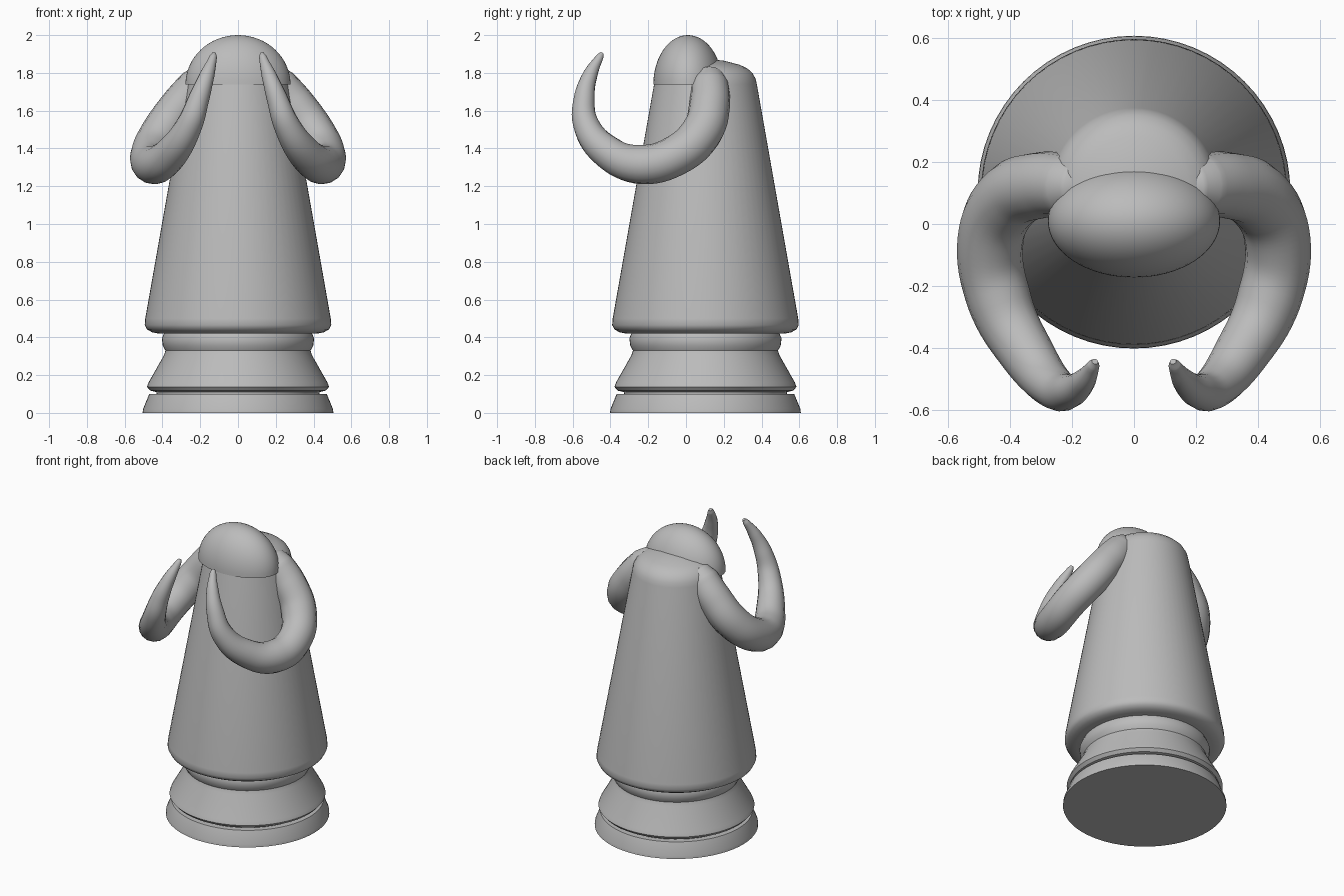
import bpy, bmesh, math
from mathutils import Vector

cube = bpy.data.objects.get("Cube")
if cube:
    bpy.data.objects.remove(cube, do_unlink=True)

grey = bpy.data.materials.new("plain grey")
grey.use_nodes = True
grey.diffuse_color = (0.5, 0.5, 0.5, 1)
grey.node_tree.nodes["Principled BSDF"].inputs["Base Color"].default_value = (0.5, 0.5, 0.5, 1)

AXIS_Y = 0.103


def finish(obj, angle):
    obj.data.materials.clear()
    obj.data.materials.append(grey)
    bpy.ops.object.select_all(action='DESELECT')
    obj.select_set(True)
    bpy.context.view_layer.objects.active = obj
    bpy.ops.object.shade_smooth_by_angle(angle=math.radians(angle))


def lathe(name, profile, y=AXIS_Y, z=0, scale=(1, 1, 1), angle=35):
    """Turn a (radius, height) profile around a vertical axis."""
    bm = bmesh.new()
    verts = [bm.verts.new((r, 0, h)) for r, h in profile]
    edges = [bm.edges.new(pair) for pair in zip(verts, verts[1:])]
    bmesh.ops.spin(bm, geom=verts + edges, cent=(0, 0, 0), axis=(0, 0, 1),
                   angle=math.tau, steps=64)
    bmesh.ops.remove_doubles(bm, verts=bm.verts, dist=1e-4)
    bmesh.ops.scale(bm, vec=scale, verts=bm.verts)
    bmesh.ops.translate(bm, vec=(0, y, z), verts=bm.verts)
    bmesh.ops.recalc_face_normals(bm, faces=bm.faces)
    mesh = bpy.data.meshes.new(name)
    bm.to_mesh(mesh)
    bm.free()
    obj = bpy.data.objects.new(name, mesh)
    bpy.context.collection.objects.link(obj)
    finish(obj, angle)
    return obj


# Turned foot and waisted collar
lathe("foot", [(0, 0), (0.505, 0), (0.503, 0.02), (0.47, 0.1), (0, 0.1)])
lathe("collar", [(0, 0.09), (0.43, 0.09), (0.432, 0.11), (0.465, 0.118), (0.482, 0.138),
                 (0.473, 0.162), (0.392, 0.305), (0.384, 0.33), (0.398, 0.355),
                 (0.403, 0.395), (0.392, 0.42), (0, 0.43)])

# Tapering body with rolled lower rim and rounded shoulder
lathe("body", [(0, 0.42), (0.42, 0.42), (0.455, 0.427), (0.482, 0.442), (0.494, 0.465),
               (0.491, 0.5), (0.272, 1.74), (0.265, 1.77), (0.248, 1.8), (0.22, 1.825),
               (0.18, 1.843), (0.1, 1.864), (0, 1.875)])

# Domed head, half an ellipsoid
arc = [(math.cos(a), math.sin(a)) for a in (math.pi / 2 * i / 16 for i in range(16))]
lathe("head", [(0, 0)] + arc + [(0, 1)], y=0.01, z=1.738, scale=(0.278, 0.183, 0.262))

# Curled tusk-like horns: (x, y, z, radius) along the path
HORN = [(0.145, 0.12, 1.795, 0.045), (0.175, 0.122, 1.77, 0.085), (0.215, 0.125, 1.73, 0.102),
        (0.3, 0.125, 1.63, 0.108), (0.4, 0.085, 1.49, 0.11), (0.463, -0.05, 1.365, 0.107),
        (0.437, -0.24, 1.315, 0.104), (0.345, -0.42, 1.385, 0.088),
        (0.255, -0.53, 1.53, 0.069), (0.205, -0.538, 1.67, 0.055),
        (0.163, -0.507, 1.79, 0.039), (0.131, -0.456, 1.885, 0.02),
        (0.126, -0.444, 1.905, 0.01)]


def horn(name, side):
    curve = bpy.data.curves.new(name, 'CURVE')
    curve.dimensions = '3D'
    curve.bevel_depth = 1
    curve.bevel_resolution = 6
    curve.resolution_u = 8
    curve.use_fill_caps = True
    spline = curve.splines.new('BEZIER')
    spline.bezier_points.add(len(HORN) - 1)
    for point, (x, y, z, r) in zip(spline.bezier_points, HORN):
        point.co = Vector((side * x, y, z))
        point.radius = r
        point.handle_left_type = point.handle_right_type = 'AUTO'
    obj = bpy.data.objects.new(name, curve)
    bpy.context.collection.objects.link(obj)
    bpy.ops.object.select_all(action='DESELECT')
    obj.select_set(True)
    bpy.context.view_layer.objects.active = obj
    bpy.ops.object.convert(target='MESH')
    finish(bpy.context.view_layer.objects.active, 60)


horn("left_horn", 1)
horn("right_horn", -1)
